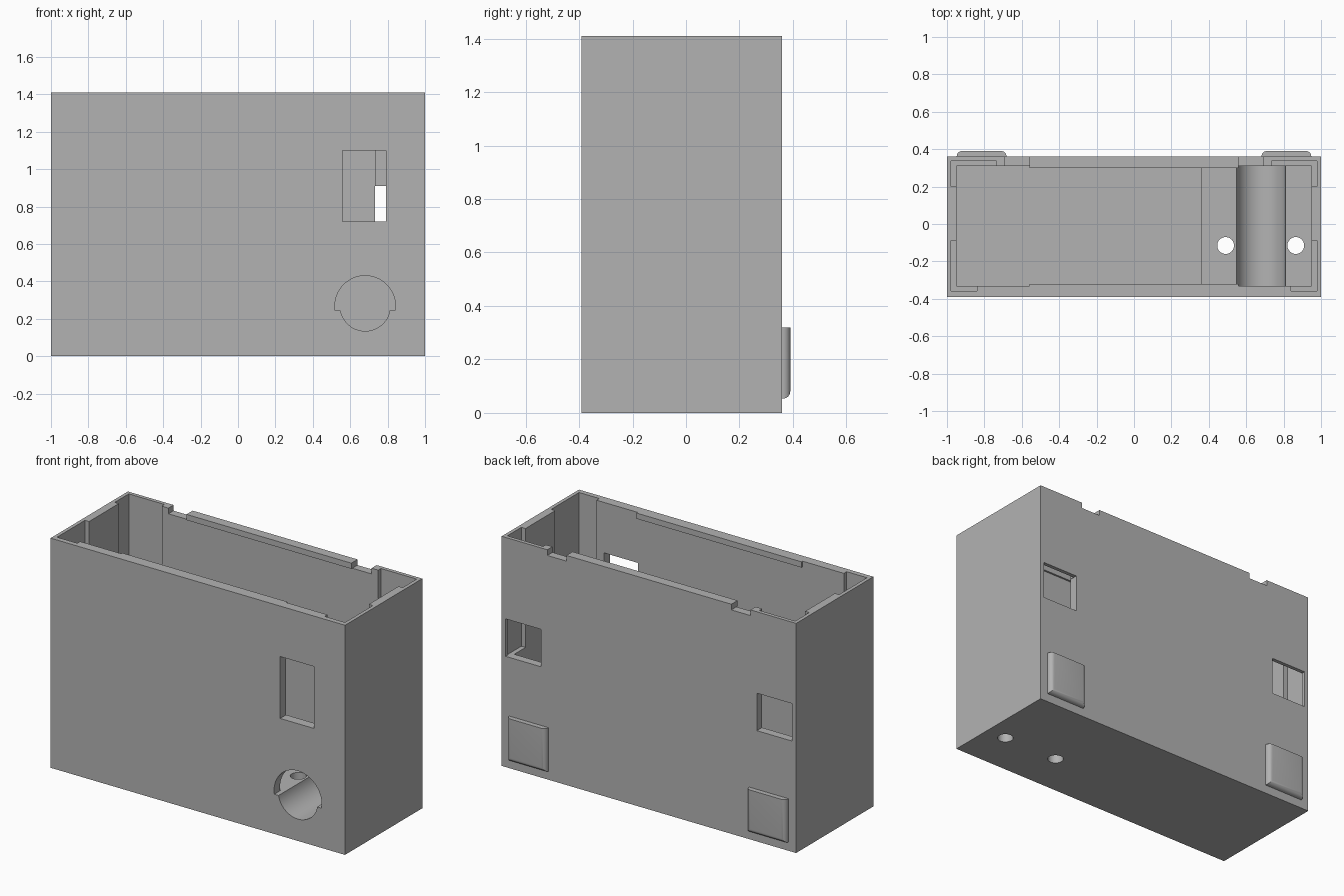
import bpy, bmesh, math
from mathutils import Matrix

if "Cube" in bpy.data.objects:
    bpy.data.objects.remove(bpy.data.objects["Cube"])

grey = bpy.data.materials.new("plain grey")
grey.diffuse_color = (0.45, 0.45, 0.45, 1)
grey.use_nodes = True
grey.node_tree.nodes["Principled BSDF"].inputs["Base Color"].default_value = grey.diffuse_color


def make(name, bm):
    bmesh.ops.recalc_face_normals(bm, faces=bm.faces)
    me = bpy.data.meshes.new(name)
    bm.to_mesh(me)
    bm.free()
    me.materials.append(grey)
    ob = bpy.data.objects.new(name, me)
    bpy.context.collection.objects.link(ob)
    return ob


def box(name, x0, x1, y0, y1, z0, z1):
    bm = bmesh.new()
    bmesh.ops.create_cube(bm, size=1)
    for v in bm.verts:
        v.co = ((x0, x1)[v.co.x > 0], (y0, y1)[v.co.y > 0], (z0, z1)[v.co.z > 0])
    return make(name, bm)


def prism(name, pts, y0, y1):
    """Extrude an x-z outline along y."""
    bm = bmesh.new()
    f = bm.faces.new([bm.verts.new((x, y0, z)) for x, z in pts])
    ext = bmesh.ops.extrude_face_region(bm, geom=[f])["geom"]
    bmesh.ops.translate(bm, vec=(0, y1 - y0, 0),
                        verts=[g for g in ext if isinstance(g, bmesh.types.BMVert)])
    return make(name, bm)


def arc(cx, cz, r, a0, a1, n):
    return [(cx + r * math.cos(math.radians(a0 + (a1 - a0) * i / n)),
             cz + r * math.sin(math.radians(a0 + (a1 - a0) * i / n))) for i in range(n + 1)]


def combine(body, tool, op="DIFFERENCE"):
    m = body.modifiers.new("part", "BOOLEAN")
    m.operation, m.solver, m.object = op, "EXACT", tool
    bpy.context.view_layer.objects.active = body
    bpy.ops.object.modifier_apply(modifier=m.name)
    bpy.data.objects.remove(tool)


H, FRONT, BACK = 1.41, -0.39, 0.36
IN_F, IN_B, IN_X = -0.332, 0.31, 0.95
LEDGE = 0.244

# Case: outer shell, hollowed with a raised block at the right end
case = box("case", -1, 1, FRONT, BACK, 0, H)
combine(case, prism("cavity", [(-IN_X, 0.06), (0.36, 0.06), (0.36, LEDGE), (IN_X, LEDGE),
                               (IN_X, 1.6), (-IN_X, 1.6)], IN_F, IN_B))

# Thinned corner slots, rear tab windows and rim notches, mirrored left and right
for s in (-1, 1):
    def cut(xa, xb, *yz):
        combine(case, box("cutter", min(s * xa, s * xb), max(s * xa, s * xb), *yz))
    cut(0.9, 0.978, 0.233, 0.337, 0.68, 1.6)
    cut(0.735, 0.978, 0.2, 0.337, 0.68, 1.6)
    cut(0.9, 0.978, -0.359, -0.088, 0.68, 1.6)
    cut(0.84, 0.978, -0.359, -0.30, 0.68, 1.6)
    cut(0.733, 0.973, 0.25, 0.5, 0.68, 0.91)
    cut(0.56, 0.69, 0.25, 0.5, H - 0.035, 1.6)

# Front display window
combine(case, box("window", 0.56, 0.79, -0.6, -0.2, 0.72, 1.10))

# Round cradle in the block, and the wider round opening in the front wall
combine(case, prism("cradle", arc(0.68, 0.268, 0.134, 0, 345, 46), -0.6, IN_B))
d = math.degrees(math.asin((LEDGE - 0.268) / 0.162))
combine(case, prism("opening", arc(0.68, 0.268, 0.162, d, 180 - d, 32), -0.6, -0.3))

# Screw holes through the floor block
for x in (0.49, 0.865):
    bm = bmesh.new()
    bmesh.ops.create_cone(bm, cap_ends=True, segments=32, radius1=0.045, radius2=0.045,
                          depth=1, matrix=Matrix.Translation((x, -0.115, 0)))
    combine(case, make("screw_hole", bm))

# Snap ridges inside the long rims
combine(case, box("rear_ridge", -0.56, 0.56, 0.30, 0.33, H - 0.035, H), "UNION")
combine(case, box("front_ridge", -0.56, 0.56, -0.35, -0.321, H - 0.035, H), "UNION")

# Rear pads: rounded on the sides and bottom, square on top
parts = [case]
for side, xc in (("right", 0.815), ("left", -0.815)):
    pad = box(side + "_rear_pad", xc - 0.133, xc + 0.133, BACK - 0.01, 0.39, 0.053, 0.32)
    bm = bmesh.new()
    bm.from_mesh(pad.data)
    rim = [e for e in bm.edges if all(v.co.y > 0.38 for v in e.verts)
           and any(v.co.z < 0.1 for v in e.verts)]
    bmesh.ops.bevel(bm, geom=rim, offset=0.028, segments=6, profile=0.5, affect="EDGES")
    bm.to_mesh(pad.data)
    bm.free()
    parts.append(pad)

for ob in parts:
    bpy.ops.object.select_all(action="DESELECT")
    ob.select_set(True)
    bpy.context.view_layer.objects.active = ob
    bpy.ops.object.shade_smooth_by_angle(angle=math.radians(30))
